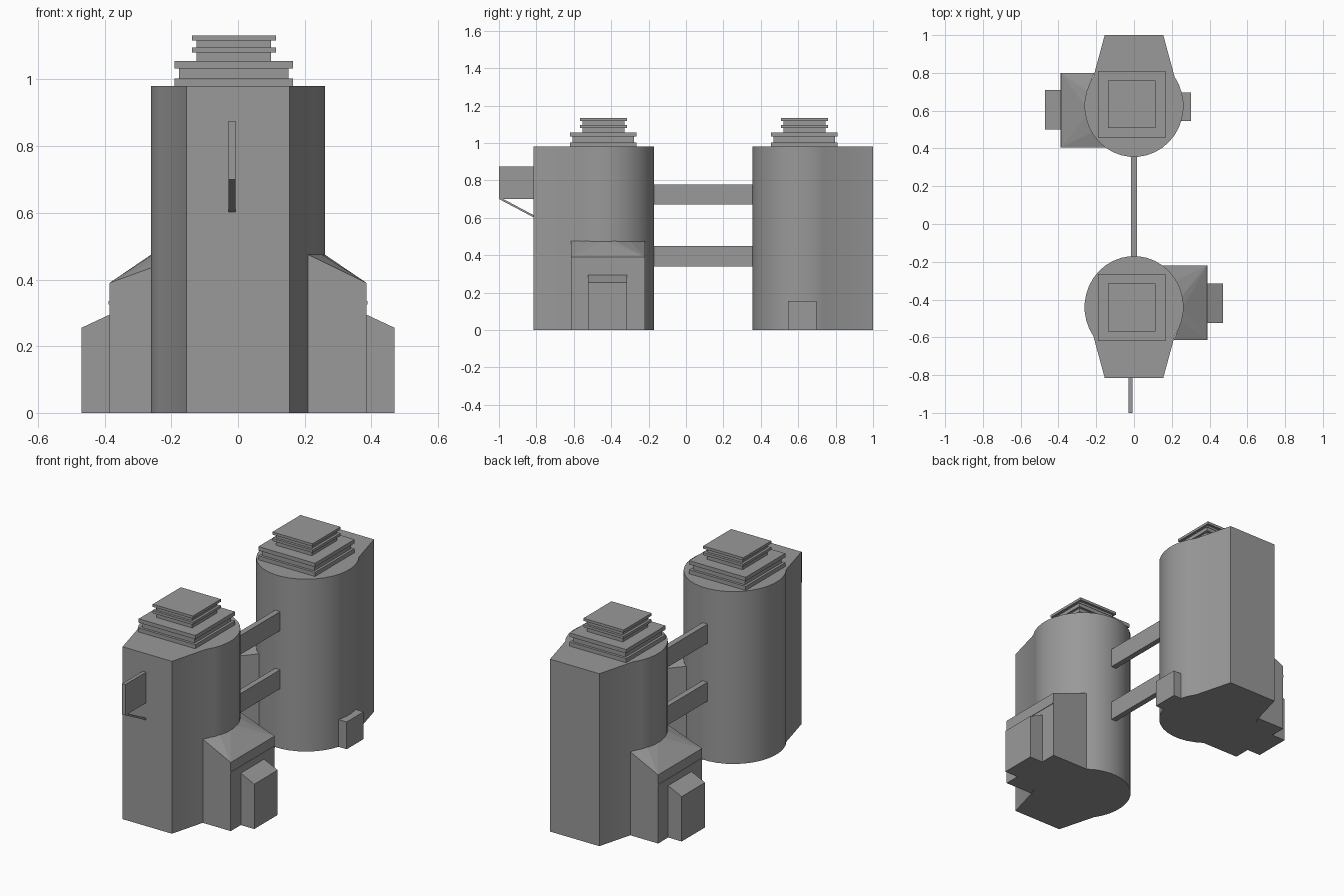
import bpy
import bmesh
from math import sin, cos, radians

cube = bpy.data.objects.get("Cube")
if cube:
    bpy.data.objects.remove(cube, do_unlink=True)

# One plain grey for everything
grey = bpy.data.materials.new("plain_grey")
grey.use_nodes = True
colour = (0.32, 0.32, 0.32, 1)
grey.diffuse_color = colour
grey.node_tree.nodes["Principled BSDF"].inputs["Base Color"].default_value = colour

HEIGHT = 0.98
CENTRE = -0.44


def make(name, verts, faces, turned=False):
    """Mesh object; turned parts are rotated half a turn onto the back tower."""
    bm = bmesh.new()
    if turned:
        verts = [(-x, 0.185 - y, z) for x, y, z in verts]
    vs = [bm.verts.new(v) for v in verts]
    for f in faces:
        bm.faces.new([vs[i] for i in f])
    bmesh.ops.recalc_face_normals(bm, faces=bm.faces)
    mesh = bpy.data.meshes.new(name)
    bm.to_mesh(mesh)
    bm.free()
    mesh.materials.append(grey)
    obj = bpy.data.objects.new(name, mesh)
    bpy.context.collection.objects.link(obj)
    return obj


def loft(name, bottom, top, turned=False, cap=None):
    """Solid joining two matching rings; cap lists custom top faces."""
    n = len(bottom)
    sides = [(i, (i + 1) % n, n + (i + 1) % n, n + i) for i in range(n)]
    caps = cap or [tuple(range(n))]
    faces = sides + [tuple(range(n))] + [tuple(n + i for i in f) for f in caps]
    return make(name, bottom + top, faces, turned)


def box(name, x0, x1, y0, y1, z0, z1, turned=False):
    ring = [(x0, y0), (x1, y0), (x1, y1), (x0, y1)]
    return loft(name, [(x, y, z0) for x, y in ring],
                [(x, y, z1) for x, y in ring], turned)


def side_prism(name, outline, y0, y1, turned=False):
    """Outline in x and z, extruded along y."""
    return loft(name, [(x, y0, z) for x, z in outline],
                [(x, y1, z) for x, z in outline], turned)


# Tower outline: rounded rear with a tapering flat front
arc = [(0.262 * cos(radians(a)), CENTRE + 0.27 * sin(radians(a)))
       for a in range(-35, 216, 10)]
outline = [(-0.155, -0.815), (0.155, -0.815)] + arc

# Roof slabs: half width, bottom, top
slabs = [(0.178, 0.98, 1.003), (0.164, 1.003, 1.033), (0.178, 1.033, 1.055),
         (0.112, 1.055, 1.081), (0.126, 1.081, 1.096),
         (0.112, 1.096, 1.117), (0.126, 1.117, 1.132)]

for label, turned, roof_y in (("front", False, -0.442), ("back", True, 0.633)):
    tower = loft(label + "_tower", [(x, y, 0) for x, y in outline],
                 [(x, y, HEIGHT) for x, y in outline], turned)
    bpy.ops.object.select_all(action='DESELECT')
    tower.select_set(True)
    bpy.context.view_layer.objects.active = tower
    bpy.ops.object.shade_smooth_by_angle(angle=radians(35))

    # Stepped square roof
    for i, (half, z0, z1) in enumerate(slabs):
        box(f"{label}_roof_slab_{i + 1}", -0.0125 - half, -0.0125 + half,
            roof_y - half, roof_y + half, z0, z1)

    # Side annex, its roof sloping down from the tower wall
    plan = [(0.385, -0.22), (0.15, -0.22), (0.22, -0.30), (0.255, -0.38),
            (0.26, -0.44), (0.25, -0.52), (0.21, -0.615), (0.385, -0.615)]
    top = [(x, y, 0.39 if x > 0.3 else 0.475) for x, y in plan]
    loft(label + "_annex", [(x, y, 0) for x, y in plan], top, turned,
         cap=[(0, 1, 2), (0, 2, 3), (0, 3, 4), (0, 4, 7), (7, 4, 5), (7, 5, 6)])
    box(label + "_annex_trim", 0.38, 0.388, -0.615, -0.22, 0.325, 0.336, turned)

    # Porch with a sloping top
    side_prism(label + "_porch",
               [(0.38, 0), (0.47, 0), (0.47, 0.255), (0.38, 0.297)],
               -0.525, -0.315, turned)

# Low block beside the back tower
box("side_block", 0.2, 0.302, 0.545, 0.697, 0, 0.155)

# Bridges between the towers
for label, z in (("lower", 0.34), ("upper", 0.67)):
    box(label + "_bridge", -0.016, 0.016, -0.18, 0.365, z, z + 0.108)

# Hanging sign and its diagonal brace
box("sign_board", -0.028, -0.008, -1.0, -0.81, 0.70, 0.875)
brace = [(-1.0, 0.70), (-0.815, 0.602), (-0.815, 0.614), (-0.977, 0.70)]
loft("sign_brace", [(-0.028, y, z) for y, z in brace],
     [(-0.008, y, z) for y, z in brace])
